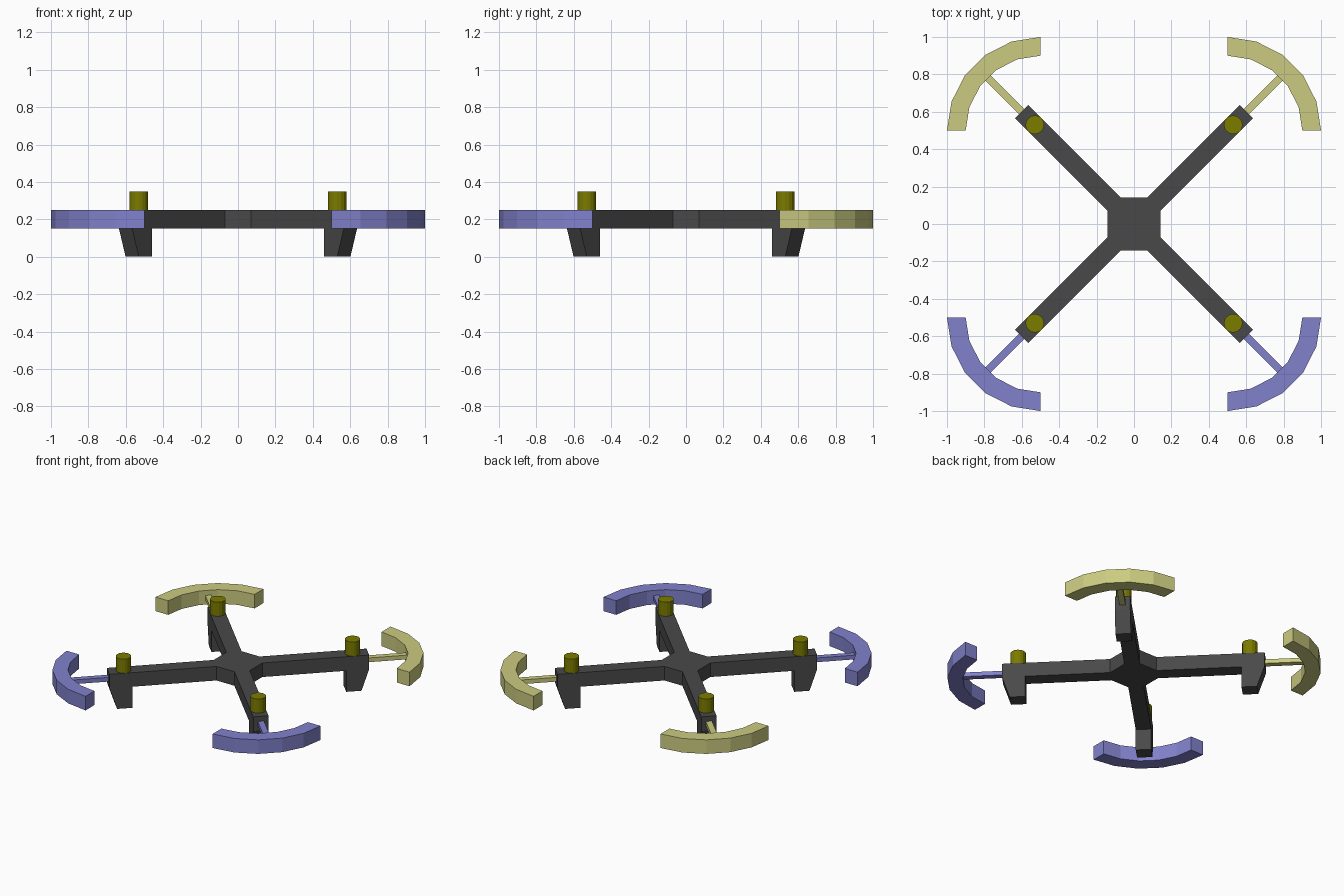
import bpy, bmesh
from math import sin, cos, pi, radians
from mathutils import Matrix, Vector

if "Cube" in bpy.data.objects:
    bpy.data.objects.remove(bpy.data.objects["Cube"])

Z0, Z1 = 0.15, 0.25      # frame bottom and top
HALF = 0.05              # half the arm width
TIP = 0.85               # arm tip distance from centre


def material(name, rgb):
    m = bpy.data.materials.new(name)
    m.diffuse_color = (*rgb, 1)
    m.use_nodes = True
    m.node_tree.nodes["Principled BSDF"].inputs["Base Color"].default_value = m.diffuse_color
    return m


DARK = material("dark_grey", (0.066, 0.066, 0.066))
OLIVE = material("olive", (0.2, 0.2, 0.0))
BLUE = material("blue", (0.22, 0.22, 0.6))
YELLOW = material("yellow", (0.6, 0.6, 0.22))


def prism(name, outline, extrude, mat, turn=0.0):
    """Extrude a closed outline of 3D points, then turn it about z."""
    bm = bmesh.new()
    face = bm.faces.new([bm.verts.new(p) for p in outline])
    new = bmesh.ops.extrude_face_region(bm, geom=[face])["geom"]
    bmesh.ops.translate(bm, vec=Vector(extrude),
                        verts=[v for v in new if isinstance(v, bmesh.types.BMVert)])
    bmesh.ops.recalc_face_normals(bm, faces=bm.faces)
    bmesh.ops.rotate(bm, verts=bm.verts, cent=(0, 0, 0), matrix=Matrix.Rotation(turn, 3, 'Z'))
    me = bpy.data.meshes.new(name)
    bm.to_mesh(me)
    bm.free()
    me.materials.append(mat)
    ob = bpy.data.objects.new(name, me)
    bpy.context.collection.objects.link(ob)
    return ob


# Central hub: square with corners cut to the width of the arms
c, k = 0.1414, 0.0707
hub = [(c, -k), (c, k), (k, c), (-k, c), (-c, k), (-c, -k), (-k, -c), (k, -c)]
prism("hub", [(x, y, Z0) for x, y in hub], (0, 0, Z1 - Z0), DARK)

HUB_EDGE = 0.15          # hub corner face distance from centre
GUARD_C = 0.5 * 2 ** 0.5  # guard arc centre along the diagonal

for i, corner in enumerate(("back_right", "back_left", "front_left", "front_right")):
    turn = pi / 4 + i * pi / 2
    tint = YELLOW if i < 2 else BLUE

    # Arm and its tapered foot, as one side profile
    side = [(HUB_EDGE, Z0), (0.70, Z0), (0.70, 0), (0.80, 0), (TIP, Z0), (TIP, Z1), (HUB_EDGE, Z1)]
    prism("arm_" + corner, [(x, -HALF, z) for x, z in side], (0, 2 * HALF, 0), DARK, turn)

    # Motor post
    ring = [(0.75 + 0.05 * cos(a * pi / 8), 0.05 * sin(a * pi / 8), Z1) for a in range(16)]
    prism("motor_" + corner, ring, (0, 0, 0.10), OLIVE, turn)

    # Thin strut from arm tip to guard
    w, h = 0.02, 0.015
    rod = [(TIP - 0.02, -w, 0.2 - h), (TIP - 0.02, w, 0.2 - h),
           (TIP - 0.02, w, 0.2 + h), (TIP - 0.02, -w, 0.2 + h)]
    prism("strut_" + corner, rod, (1.11 - TIP + 0.02, 0, 0), tint, turn)

    # Quarter-circle propeller guard in five segments
    angles = [radians(-45 + 18 * s) for s in range(6)]
    arc = [(GUARD_C + 0.5 * cos(a), 0.5 * sin(a), Z0) for a in angles]
    arc += [(GUARD_C + 0.4 * cos(a), 0.4 * sin(a), Z0) for a in reversed(angles)]
    prism("guard_" + corner, arc, (0, 0, Z1 - Z0), tint, turn)
